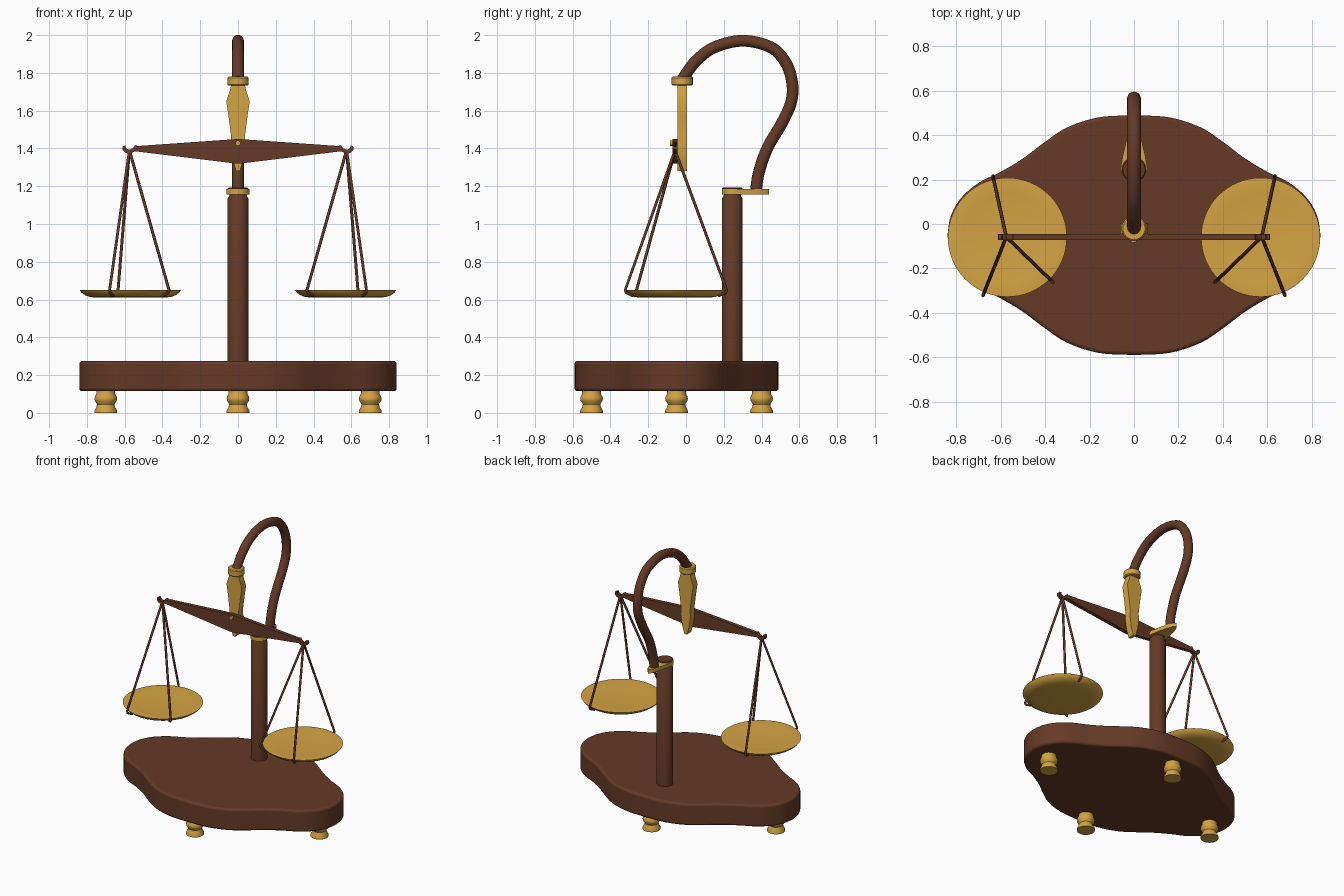
import bpy, bmesh, math
from mathutils import Vector

if "Cube" in bpy.data.objects:
    bpy.data.objects.remove(bpy.data.objects["Cube"])


def material(name, rgb):
    m = bpy.data.materials.new(name)
    m.diffuse_color = (*rgb, 1)
    m.use_nodes = True
    m.node_tree.nodes["Principled BSDF"].inputs["Base Color"].default_value = m.diffuse_color
    return m


WOOD = material("dark_wood", (0.13, 0.042, 0.019))
BRASS = material("brass", (0.66, 0.37, 0.055))


def finish(name, bm, mat, angle=35):
    bmesh.ops.remove_doubles(bm, verts=bm.verts, dist=1e-5)
    bmesh.ops.recalc_face_normals(bm, faces=bm.faces)
    me = bpy.data.meshes.new(name)
    bm.to_mesh(me)
    bm.free()
    ob = bpy.data.objects.new(name, me)
    bpy.context.collection.objects.link(ob)
    me.materials.append(mat)
    bpy.ops.object.select_all(action='DESELECT')
    ob.select_set(True)
    bpy.context.view_layer.objects.active = ob
    bpy.ops.object.shade_smooth_by_angle(angle=math.radians(angle))
    return ob


def prism(name, pts, a, b, mat, axis='Z', bevel=0.0):
    """Extrude a 2D outline from a to b along Z or Y."""
    place = (lambda u, v: (u, v, a)) if axis == 'Z' else (lambda u, v: (u, a, v))
    bm = bmesh.new()
    face = bm.faces.new([bm.verts.new(place(*p)) for p in pts])
    new = bmesh.ops.extrude_face_region(bm, geom=[face])['geom']
    step = Vector((0, 0, b - a)) if axis == 'Z' else Vector((0, b - a, 0))
    bmesh.ops.translate(bm, vec=step, verts=[g for g in new if isinstance(g, bmesh.types.BMVert)])
    ob = finish(name, bm, mat)
    if bevel:
        mod = ob.modifiers.new("edge", 'BEVEL')
        mod.width, mod.segments, mod.angle_limit = bevel, 3, math.radians(50)
    return ob


def lathe(name, profile, loc, mat, sides=40):
    """Spin an (r, z) profile round a vertical axis at loc."""
    bm = bmesh.new()
    vs = [bm.verts.new((r + loc[0], loc[1], z + loc[2])) for r, z in profile]
    es = [bm.edges.new(p) for p in zip(vs, vs[1:])]
    bmesh.ops.spin(bm, geom=vs + es, cent=loc, axis=(0, 0, 1), angle=2 * math.pi, steps=sides)
    return finish(name, bm, mat)


def smooth_path(pts, n=6):
    """Catmull-Rom interpolation through the points."""
    p = [Vector(q) for q in pts]
    p = [2 * p[0] - p[1]] + p + [2 * p[-1] - p[-2]]
    out = []
    for a, b, c, d in zip(p, p[1:], p[2:], p[3:]):
        for i in range(n):
            t = i / n
            out.append(0.5 * (2 * b + (c - a) * t + (2 * a - 5 * b + 4 * c - d) * t * t
                              + (3 * b - a - 3 * c + d) * t ** 3))
    return out + [p[-2]]


def tube(name, pts, radius, mat, res=6):
    cu = bpy.data.curves.new(name, 'CURVE')
    cu.dimensions = '3D'
    cu.bevel_depth, cu.bevel_resolution, cu.use_fill_caps = radius, res, True
    sp = cu.splines.new('POLY')
    sp.points.add(len(pts) - 1)
    for q, p in zip(sp.points, pts):
        q.co = (*p, 1)
    sp.use_smooth = True
    cu.materials.append(mat)
    ob = bpy.data.objects.new(name, cu)
    bpy.context.collection.objects.link(ob)
    return ob


def mirrored(half):
    """Complete a right-half outline whose first and last points lie on x = 0."""
    return half + [(-x, z) for x, z in reversed(half[1:-1])]


# Wavy wooden base: one quarter outline mirrored both ways
quarter = smooth_path([(0, .54), (.16, .53), (.3, .485), (.4, .42), (.5, .345), (.6, .285),
                       (.7, .235), (.78, .165), (.825, .085), (.84, 0)], 5)
quarter = [(p.x, p.y) for p in quarter]
half = quarter + [(x, -y) for x, y in reversed(quarter[:-1])]
prism("base", [(x, y - .05) for x, y in mirrored(half)], .115, .275, WOOD, bevel=.015)

# Four turned brass feet
foot = [(0, 0), (.06, 0), (.06, .012), (.05, .03), (.046, .045), (.05, .053), (.058, .064),
        (.06, .075), (.057, .088), (.05, .1), (.05, .12), (0, .12)]
for side, x, y in (("left", -.70, -.05), ("right", .70, -.05), ("front", 0, -.5), ("back", 0, .4)):
    lathe(side + "_foot", foot, (x, y, 0), BRASS, 32)

# Post with rounded neck and cap, and teardrop bracket on top
lathe("post", [(0, .27), (.055, .27), (.055, 1.135), (.048, 1.145), (.045, 1.155),
               (.052, 1.165), (.055, 1.188), (.05, 1.193), (0, 1.193)], (0, .245, 0), WOOD)
drop = [(.06 * math.cos(t), .25 + .06 * math.sin(t))
        for t in [math.radians(-90 + 110 * i / 14) for i in range(15)]]
prism("bracket", mirrored(drop + [(.05, .31), (.035, .37), (.018, .42), (0, .44)]),
      1.157, 1.185, BRASS)

# Swan-neck arm and its brass collar
arm = smooth_path([(0, .37, 1.175), (0, .385, 1.27), (0, .43, 1.4), (0, .505, 1.53),
                   (0, .555, 1.64), (0, .563, 1.74), (0, .53, 1.85), (0, .45, 1.935),
                   (0, .3, 1.97), (0, .15, 1.935), (0, .05, 1.86), (0, -.02, 1.765)], 8)
tube("curved_arm", arm, .031, WOOD, 8)
lathe("arm_collar", [(0, 1.732), (.05, 1.732), (.056, 1.738), (.056, 1.774), (.05, 1.78),
                     (0, 1.78)], (0, -.02, 0), BRASS)

# Faceted brass pointer
prism("pointer", mirrored([(0, 1.74), (.036, 1.74), (.042, 1.71), (.062, 1.65), (.05, 1.57),
                           (.036, 1.46), (.04, 1.42), (.028, 1.34), (.01, 1.28), (0, 1.28)]),
      -.045, .005, BRASS, 'Y')

# Balance beam with notched tips, and pivot pin
beam = [(0, 1.45), (.06, 1.446), (.53, 1.413), (.545, 1.418), (.555, 1.402), (.575, 1.393),
        (.592, 1.4), (.597, 1.415), (.61, 1.412), (.612, 1.395), (.598, 1.378), (.575, 1.371),
        (.545, 1.385), (.02, 1.321), (0, 1.321)]
prism("beam", mirrored(beam), -.071, -.044, WOOD, 'Y')
pin = [(.014 * math.cos(i * math.pi / 8), 1.428 + .014 * math.sin(i * math.pi / 8)) for i in range(16)]
prism("pivot_pin", pin, -.084, -.03, BRASS, 'Y')

# Pans and their three hanging rods on each side
pan = [(0, .61), (.18, .61), (.215, .614), (.24, .623), (.258, .636), (.268, .65), (.262, .651),
       (.2, .645), (.1, .641), (0, .64)]
for side, s in (("left", -1), ("right", 1)):
    lathe(side + "_pan", pan, (s * .57, -.06, 0), BRASS, 64)
    for i, (x, y) in enumerate(((.635, .215), (.365, -.262), (.68, -.322))):
        under = (s * (.57 + (x - .57) * .84), -.06 + (y + .06) * .84, .62)
        tube(f"{side}_rod_{i + 1}", [(s * .575, -.058, 1.39), (s * x, y, .65),
                                     (s * (x * .98 + .0114), y * .98 - .0012, .637), under],
             .008, WOOD, 2)
